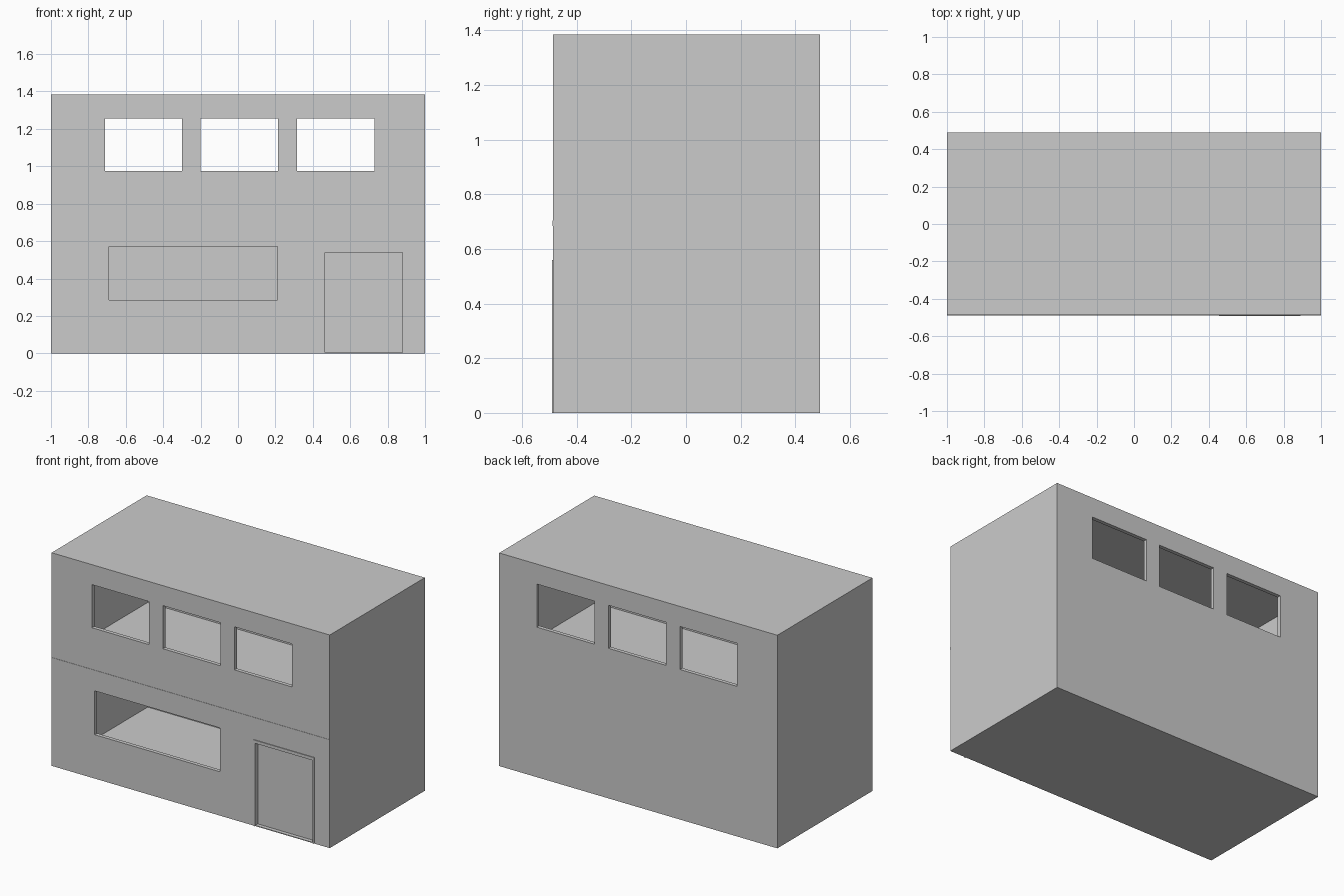
import bpy

if "Cube" in bpy.data.objects:
    bpy.data.objects.remove(bpy.data.objects["Cube"])

FRONT, BACK, WALL = -0.486, 0.49, 0.025
MID, TOP = 0.695, 1.385


def box(name, x, y, z):
    """Axis-aligned box from (min, max) ranges."""
    bpy.ops.mesh.primitive_cube_add(
        size=1, location=[(a + b) / 2 for a, b in (x, y, z)])
    ob = bpy.context.object
    ob.name = name
    ob.scale = [b - a for a, b in (x, y, z)]
    bpy.ops.object.transform_apply(location=True, rotation=False, scale=True)
    return ob


def cut(target, x, y, z):
    """Subtract a box from the target."""
    cutter = box("cutter", x, y, z)
    cutter.hide_render = True
    mod = target.modifiers.new("opening", "BOOLEAN")
    mod.operation, mod.solver, mod.object = "DIFFERENCE", "EXACT", cutter
    bpy.context.view_layer.objects.active = target
    bpy.ops.object.modifier_apply(modifier=mod.name)
    bpy.data.objects.remove(cutter, do_unlink=True)


inner_x = (-1 + WALL, 1 - WALL)
inner_y = (FRONT + WALL, BACK - WALL)
front_cut = (FRONT - 0.1, FRONT + WALL + 0.02)

# Ground storey: hollow shell with shop window and doorway
ground = box("ground_storey", (-1, 1), (FRONT, BACK), (0, MID))
cut(ground, inner_x, inner_y, (0.025, MID - 0.015))
cut(ground, (-0.69, 0.21), front_cut, (0.285, 0.57))
cut(ground, (0.465, 0.88), (FRONT - 0.1, FRONT + WALL), (0.005, 0.54))

# Upper storey: hollow shell, three windows in both front and back
upper = box("upper_storey", (-1, 1), (FRONT, BACK), (MID, TOP))
cut(upper, inner_x, inner_y, (MID + 0.01, TOP - 0.02))
for x in ((-0.71, -0.30), (-0.20, 0.215), (0.315, 0.73)):
    cut(upper, x, (-1, 1), (0.975, 1.255))

# Thin band at the floor line
box("floor_band", (-1, 1), (FRONT - 0.002, FRONT + 0.005), (0.685, 0.705))

# Door surround standing slightly proud of the wall
frame_y = (-0.491, FRONT + 0.01)
frame = box("door_frame", (0.455, 0.89), frame_y, (0, 0.56))
cut(frame, (0.465, 0.88), (-1, 0), (-0.1, 0.54))
